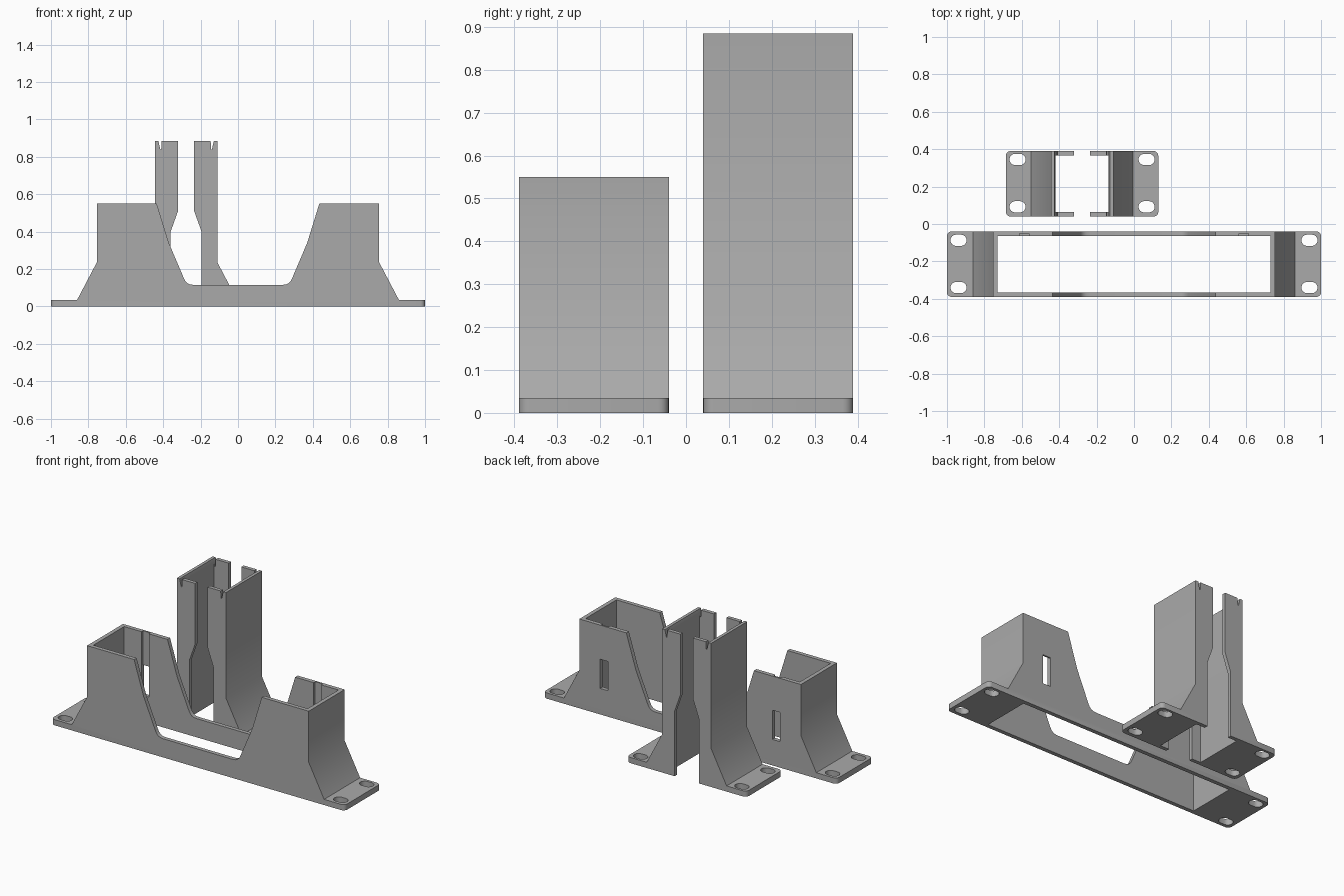
import bpy, bmesh, math

if "Cube" in bpy.data.objects:
    bpy.data.objects.remove(bpy.data.objects["Cube"])

grey = bpy.data.materials.new("mid grey")
grey.diffuse_color = (0.4, 0.4, 0.4, 1)
grey.use_nodes = True
grey.node_tree.nodes["Principled BSDF"].inputs["Base Color"].default_value = grey.diffuse_color


def prism(name, pts, lo, hi, axis="y"):
    """Extrude a 2D outline along y (points are x,z) or z (points are x,y)."""
    bm = bmesh.new()
    put = (lambda a, b, t: (a, t, b)) if axis == "y" else (lambda a, b, t: (a, b, t))
    face = bm.faces.new([bm.verts.new(put(a, b, lo)) for a, b in pts])
    ext = bmesh.ops.extrude_face_region(bm, geom=[face])
    move = [v for v in ext["geom"] if isinstance(v, bmesh.types.BMVert)]
    bmesh.ops.translate(bm, verts=move, vec=put(0, 0, hi - lo))
    bmesh.ops.recalc_face_normals(bm, faces=bm.faces[:])
    me = bpy.data.meshes.new(name)
    bm.to_mesh(me)
    bm.free()
    ob = bpy.data.objects.new(name, me)
    bpy.context.collection.objects.link(ob)
    return ob


def rect(x0, x1, a0, a1):
    return [(x0, a0), (x1, a0), (x1, a1), (x0, a1)]


def stadium(cx, cy, length, width):
    r, d = width / 2, (length - width) / 2
    pts = []
    for side in (1, -1):
        for i in range(13):
            t = math.radians(-90 + 15 * i)
            pts.append((cx + side * (d + r * math.cos(t)), cy + side * r * math.sin(t)))
    return pts


def mirrored(half, cx=0):
    """Outline from its right half, listed from bottom to top."""
    return [(cx + x, z) for x, z in half] + [(cx - x, z) for x, z in reversed(half)]


def round_ends(ob, r):
    bm = bmesh.new()
    bm.from_mesh(ob.data)
    xs = [v.co.x for v in bm.verts]
    ends = (min(xs), max(xs))
    edges = [e for e in bm.edges
             if abs(e.verts[0].co.z - e.verts[1].co.z) > 1e-4
             and all(min(abs(v.co.x - x) for x in ends) < 1e-4 for v in e.verts)]
    bmesh.ops.bevel(bm, geom=edges, offset=r, segments=5, profile=0.5, affect="EDGES")
    bm.to_mesh(ob.data)
    bm.free()


def finish(ob, cutters):
    ob.data.materials.append(grey)
    for c in cutters:
        c.hide_render = True
        m = ob.modifiers.new("cut", "BOOLEAN")
        m.operation, m.solver, m.object = "DIFFERENCE", "EXACT", c
    bpy.context.view_layer.update()
    dg = bpy.context.evaluated_depsgraph_get()
    me = bpy.data.meshes.new_from_object(ob.evaluated_get(dg))
    ob.modifiers.clear()
    ob.data = me
    me.materials.clear()
    me.materials.append(grey)
    for c in cutters:
        bpy.data.objects.remove(c)
    bpy.ops.object.select_all(action="DESELECT")
    ob.select_set(True)
    bpy.context.view_layer.objects.active = ob
    bpy.ops.object.shade_smooth_by_angle(angle=math.radians(30))


def bolt_slots(cx, dx, ys):
    return [prism("slot_cutter", stadium(cx + s * dx, y, 0.086, 0.06), -0.1, 0.1, "z")
            for s in (-1, 1) for y in ys]


# Wide holder: flanges, sloped gussets and a dipped middle
dip = [(0.435, 0.55), (0.37, 0.34), (0.29, 0.152), (0.281, 0.135),
       (0.269, 0.123), (0.255, 0.117), (0.235, 0.115)]
wide = prism("wide_holder", mirrored(
    [(1, 0), (1, 0.035), (0.86, 0.035), (0.755, 0.235), (0.755, 0.55)] + dip),
    -0.39, -0.04)
round_ends(wide, 0.025)
cuts = [prism("cavity_cutter", rect(-0.73, 0.73, -0.365, -0.065), -0.1, 1, "z")]
cuts += bolt_slots(0, 0.938, (-0.087, -0.34))
for s in (-1, 1):
    # Strap slot through the rear wall, with a groove above it
    x = s * 0.587
    cuts.append(prism("strap_cutter", rect(x - 0.026, x + 0.026, 0.16, 0.34), -0.1, 0.1))
    cuts.append(prism("groove_cutter", rect(x - 0.026, x + 0.026, 0.3, 0.7), -0.1, -0.05))
finish(wide, cuts)

# Tall holder: two facing channels with lips that narrow toward the base
C = -0.2775
tall = prism("tall_holder", mirrored(
    [(0.4075, 0), (0.4075, 0.035), (0.2725, 0.035), (0.1675, 0.235), (0.1675, 0.885)], C),
    0.04, 0.39)
round_ends(tall, 0.025)
cuts = [prism("cavity_cutter", rect(C - 0.1425, C + 0.1425, 0.063, 0.367), -0.1, 1, "z"),
        prism("gap_cutter", mirrored(
            [(0.0825, -0.1), (0.0825, 0.4), (0.043, 0.51), (0.043, 1)], C), 0, 0.5)]
cuts += bolt_slots(C, 0.345, (0.092, 0.345))
for s in (-1, 1):
    # Relief notch at the top of each lip
    cuts.append(prism("notch_cutter", [(C + s * 0.152, 0.9), (C + s * 0.138, 0.84),
                                       (C + s * 0.133, 0.84), (C + s * 0.131, 0.9)], 0, 0.5))
finish(tall, cuts)
